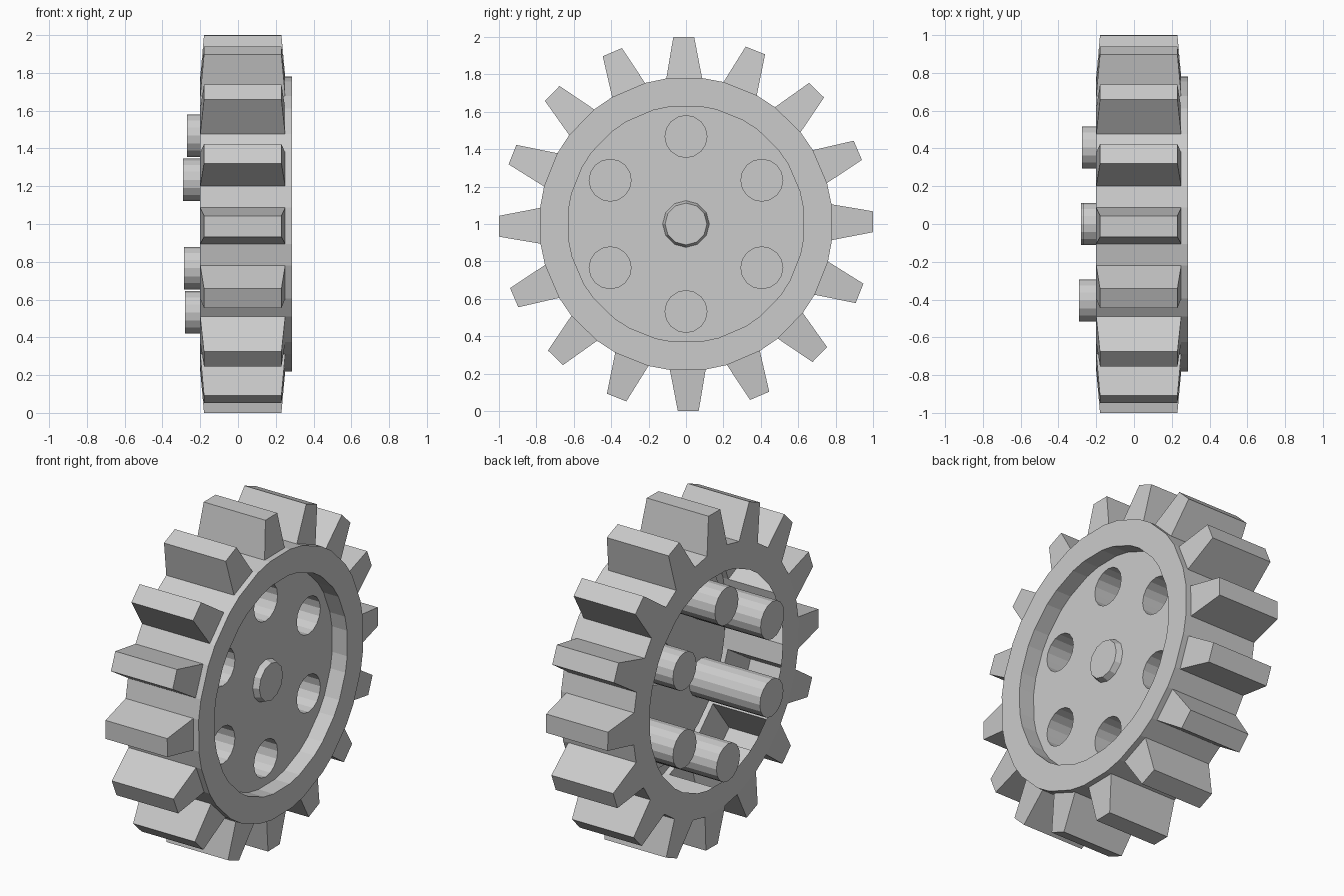
import bpy, bmesh
from math import cos, sin, radians, pi

if "Cube" in bpy.data.objects:
    bpy.data.objects.remove(bpy.data.objects["Cube"])

TEETH = 16
TURN = radians(0.7)            # slight rotation of the tooth pattern
R_RIM, R_IN, R_TIP = 0.785, 0.633, 1.001
X_BACK, X_TOOTH, X_FRONT, X_WEB = -0.2, 0.25, 0.285, 0.185


def polar(x, r, a, cy=0.0, cz=1.0):
    return (x, cy + r * cos(a), cz + r * sin(a))


def finish(name, bm, recalc=False):
    bmesh.ops.remove_doubles(bm, verts=bm.verts, dist=1e-5)
    if recalc:
        bmesh.ops.recalc_face_normals(bm, faces=bm.faces)
    mesh = bpy.data.meshes.new(name)
    bm.to_mesh(mesh)
    bm.free()
    obj = bpy.data.objects.new(name, mesh)
    bpy.context.collection.objects.link(obj)
    return obj


def face(bm, *pts):
    bm.faces.new([bm.verts.new(p) for p in pts])


def ring(n, x, r, cy=0.0, cz=1.0):
    return [polar(x, r, 2 * pi * i / n, cy, cz) for i in range(n)]


def skin(bm, a, b):
    n = len(a)
    for i in range(n):
        j = (i + 1) % n
        face(bm, a[i], a[j], b[j], b[i])


# Toothed rim: hollow shell whose teeth open into the inside
bm = bmesh.new()
base, tip = radians(7.0), radians(3.2)
angles = []
for k in range(TEETH):
    c = TURN + 2 * pi * k / TEETH
    angles += [c - base, c + base]
    bl = [polar(X_BACK, R_RIM, c - base), polar(X_BACK, R_RIM, c + base)]
    fl = [polar(X_TOOTH, R_RIM, c - base), polar(X_TOOTH, R_RIM, c + base)]
    bt = [polar(X_BACK + 0.02, R_TIP, c - tip), polar(X_BACK + 0.02, R_TIP, c + tip)]
    ft = [polar(X_TOOTH - 0.02, R_TIP, c - tip), polar(X_TOOTH - 0.02, R_TIP, c + tip)]
    face(bm, bl[0], bl[1], bt[1], bt[0])
    face(bm, fl[1], fl[0], ft[0], ft[1])
    face(bm, bl[0], bt[0], ft[0], fl[0])
    face(bm, bl[1], fl[1], ft[1], bt[1])
    face(bm, bt[0], bt[1], ft[1], ft[0])
    # wall between this tooth and the next
    n = c + 2 * pi / TEETH - base
    face(bm, bl[1], polar(X_BACK, R_RIM, n), polar(X_TOOTH, R_RIM, n), fl[1])


def loop(x, r):
    return [polar(x, r, a) for a in angles]


inner = ring(32, X_FRONT, R_IN)
front_in = loop(X_FRONT, R_IN)
skin(bm, loop(X_TOOTH, R_RIM), loop(X_FRONT, R_RIM))    # front lip
skin(bm, loop(X_FRONT, R_RIM), front_in)                # front annulus
skin(bm, front_in, loop(X_WEB, R_IN))                   # recess wall
skin(bm, loop(X_BACK, R_IN), loop(X_BACK, R_RIM))       # back annulus
finish("toothed_rim", bm)

# Pin layout: back end of each hollow pin, by position round the hub
PIN_R, PIN_RING, SIDES = 0.112, 0.468, 16
ends = [-0.275, -0.27, -0.29, -0.285, -0.28, -0.275]
centres = []
for k in range(6):
    a = radians(30 + 60 * k)
    centres.append((PIN_RING * cos(a), 1 + PIN_RING * sin(a)))

# Web disc with holes for the pins and the hub
bm = bmesh.new()
loops = [loop(X_WEB, R_IN), ring(12, X_WEB, 0.125)]
loops += [ring(SIDES, X_WEB, PIN_R, y, z) for y, z in centres]
edges = []
for pts in loops:
    vs = [bm.verts.new(p) for p in pts]
    edges += [bm.edges.new((vs[i - 1], vs[i])) for i in range(len(vs))]
bmesh.ops.triangle_fill(bm, use_beauty=True, edges=edges, normal=(1, 0, 0))
for f in bm.faces:
    f.normal_update()
    if f.normal.x < 0:
        f.normal_flip()
finish("web_disc", bm)

# Hollow pins: open at the web, capped at the back
for (y, z), x_end in zip(centres, ends):
    bm = bmesh.new()
    end = ring(SIDES, x_end, PIN_R, y, z)
    skin(bm, end, ring(SIDES, X_WEB, PIN_R, y, z))
    face(bm, *reversed(end))
    finish("hollow_pin", bm)

# Small tapered hub boss
bm = bmesh.new()
cap = ring(12, 0.22, 0.112)
skin(bm, ring(12, X_WEB, 0.125), cap)
face(bm, *cap)
finish("hub_boss", bm)
